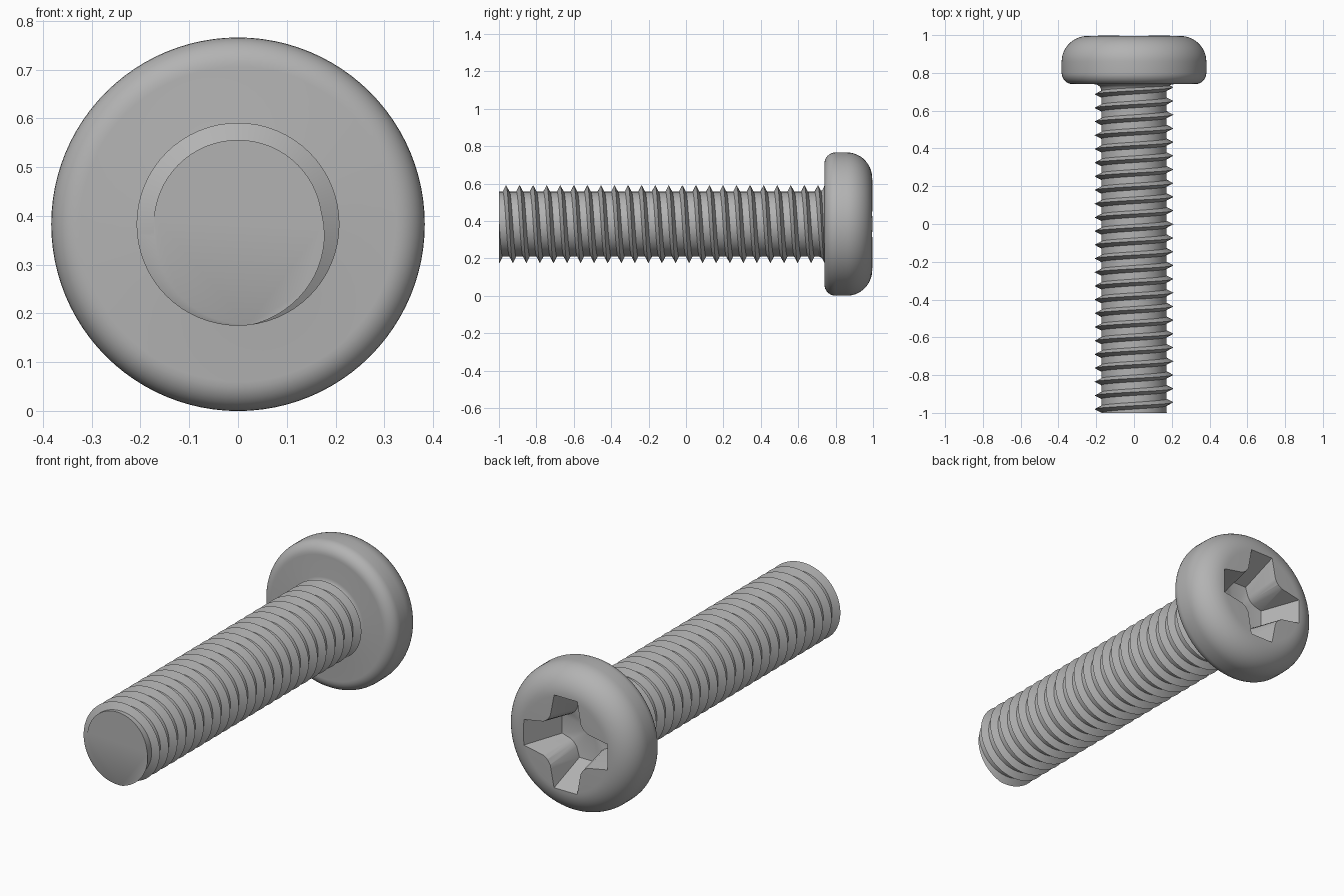
import bpy, bmesh, math
from mathutils import Vector

if "Cube" in bpy.data.objects:
    bpy.data.objects.remove(bpy.data.objects["Cube"], do_unlink=True)

AXIS_Z = 0.383     # height of the screw axis
CORE, CREST = 0.173, 0.208
PITCH, HALF_V = 0.0725, 0.018
SEG = 64

steel = bpy.data.materials.new("grey_steel")
steel.use_nodes = True
GREY = (0.45, 0.45, 0.45, 1)
steel.diffuse_color = GREY
steel.node_tree.nodes["Principled BSDF"].inputs["Base Color"].default_value = GREY


def around(r, angle, y):
    """Point at a radius and angle about the screw axis."""
    return Vector((r * math.cos(angle), y, AXIS_Z + r * math.sin(angle)))


def make_object(name, bm):
    bmesh.ops.recalc_face_normals(bm, faces=bm.faces)
    mesh = bpy.data.meshes.new(name)
    bm.to_mesh(mesh)
    bm.free()
    mesh.materials.append(steel)
    obj = bpy.data.objects.new(name, mesh)
    bpy.context.collection.objects.link(obj)
    return obj


def bridge(bm, a, b, closed):
    n = len(a)
    for i in range(n if closed else n - 1):
        j = (i + 1) % n
        bm.faces.new((a[i], a[j], b[j], b[i]))


def smooth(obj, degrees):
    bpy.ops.object.select_all(action="DESELECT")
    obj.select_set(True)
    bpy.context.view_layer.objects.active = obj
    bpy.ops.object.shade_smooth_by_angle(angle=math.radians(degrees))


# Threaded shank: one V thread and its root swept along a helix, cut flat at both ends
bm = bmesh.new()
section = [(-HALF_V, CORE), (0, CREST), (HALF_V, CORE), (PITCH - HALF_V, CORE)]
previous = None
for i in range(28 * SEG + 1):
    turn = i / SEG
    y0 = -1.089 + PITCH * turn
    ring = [bm.verts.new(around(r, -2 * math.pi * turn, y0 + dy)) for dy, r in section]
    if previous:
        bridge(bm, previous, ring, False)
    previous = ring
bmesh.ops.remove_doubles(bm, verts=bm.verts, dist=0.0005)
for end, direction in ((-1, -1), (0.75, 1)):
    cut = bmesh.ops.bisect_plane(bm, geom=bm.verts[:] + bm.edges[:] + bm.faces[:],
                                 plane_co=(0, end, 0), plane_no=(0, direction, 0),
                                 clear_outer=True)
    rim = [e for e in cut["geom_cut"] if isinstance(e, bmesh.types.BMEdge)]
    bmesh.ops.holes_fill(bm, edges=rim, sides=0)
shank = make_object("threaded_shank", bm)
smooth(shank, 30)


# Pan head: lathed profile with a fillet below and rounded rims
def arc(cr, cy, rr, ry, start, stop, n):
    angles = [math.radians(start + (stop - start) * k / n) for k in range(n + 1)]
    return [(cr + rr * math.cos(a), cy + ry * math.sin(a)) for a in angles]


profile = [(0.165, 0.7)] + arc(0.21, 0.705, 0.037, 0.035, 180, 90, 5)
profile += arc(0.323, 0.8, 0.06, 0.06, -90, 0, 8)
profile += arc(0.243, 0.86, 0.14, 0.136, 0, 90, 14)
bm = bmesh.new()
rings = [[bm.verts.new(around(r, 2 * math.pi * k / 96, y)) for k in range(96)]
         for r, y in profile]
for a, b in zip(rings, rings[1:]):
    bridge(bm, a, b, True)
bm.faces.new(rings[0])
middle = bm.verts.new((0, 1, AXIS_Z))
for k in range(96):
    bm.faces.new((rings[-1][k], rings[-1][(k + 1) % 96], middle))
head = make_object("pan_head", bm)

# Cross recess: tapered four-winged cutter with a shallow pointed floor
mouth = [(0.25, 0.068), (0.13, 0.09), (0.106, 0.106), (0.09, 0.13), (0.068, 0.25)]
floor = [(0.15, 0.05), (0.098, 0.066), (0.08, 0.08), (0.066, 0.098), (0.05, 0.15)]
bm = bmesh.new()


def cross_ring(quarter, y):
    ring = []
    for q in range(4):
        for u, v in quarter:
            ring.append(bm.verts.new(around(math.hypot(u, v),
                                            math.atan2(v, u) + q * math.pi / 2, y)))
    return ring


top, low = cross_ring(mouth, 1.01), cross_ring(floor, 0.81)
bridge(bm, top, low, True)
bm.faces.new(top)
tip = bm.verts.new((0, 0.785, AXIS_Z))
for k in range(len(low)):
    bm.faces.new((low[k], low[(k + 1) % len(low)], tip))
cutter = make_object("recess_cutter", bm)
cutter.hide_render = True

recess = head.modifiers.new("cross_recess", "BOOLEAN")
recess.operation = "DIFFERENCE"
recess.solver = "EXACT"
recess.object = cutter
bpy.context.view_layer.objects.active = head
bpy.ops.object.modifier_apply(modifier=recess.name)
bpy.data.objects.remove(cutter, do_unlink=True)
smooth(head, 35)
